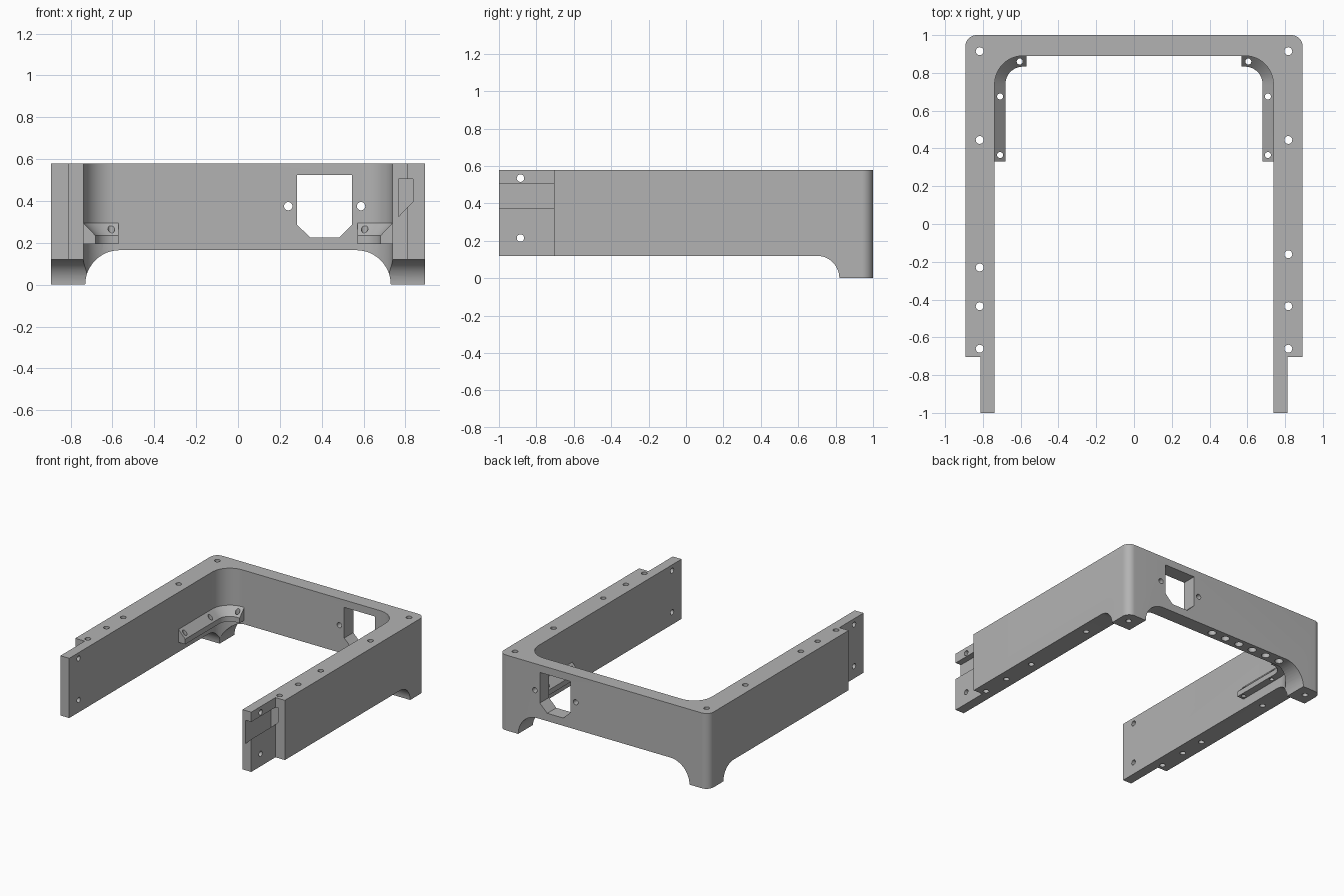
import bpy, bmesh, math
from mathutils import Vector

if "Cube" in bpy.data.objects:
    bpy.data.objects.remove(bpy.data.objects["Cube"])

grey = bpy.data.materials.new("plain grey")
grey.diffuse_color = (0.45, 0.45, 0.45, 1)
grey.use_nodes = True
grey.node_tree.nodes["Principled BSDF"].inputs["Base Color"].default_value = grey.diffuse_color


def arc(cx, cy, r, a0, a1, n=12):
    return [(cx + r * math.cos(math.radians(a0 + (a1 - a0) * i / n)),
             cy + r * math.sin(math.radians(a0 + (a1 - a0) * i / n))) for i in range(n + 1)]


def add(name, bm):
    bmesh.ops.recalc_face_normals(bm, faces=bm.faces)
    me = bpy.data.meshes.new(name)
    bm.to_mesh(me)
    bm.free()
    me.materials.append(grey)
    ob = bpy.data.objects.new(name, me)
    bpy.context.collection.objects.link(ob)
    return ob


def prism(name, pts, axis, lo, hi):
    """Extrude a 2D outline along an axis (outline uses the other two, in order)."""
    def place(p, t):
        return {'x': (t, p[0], p[1]), 'y': (p[0], t, p[1]), 'z': (p[0], p[1], t)}[axis]
    bm = bmesh.new()
    face = bm.faces.new([bm.verts.new(place(p, lo)) for p in pts])
    ext = bmesh.ops.extrude_face_region(bm, geom=[face])
    move = Vector(place((0, 0), hi - lo))
    bmesh.ops.translate(bm, vec=move, verts=[v for v in ext['geom'] if isinstance(v, bmesh.types.BMVert)])
    return add(name, bm)


def hole(a, b, r, axis, lo, hi):
    return prism("hole_cutter", arc(a, b, r, 0, 360, 20)[:-1], axis, lo, hi)


def apply_all(ob):
    dg = bpy.context.evaluated_depsgraph_get()
    me = bpy.data.meshes.new_from_object(ob.evaluated_get(dg))
    ob.modifiers.clear()
    ob.data = me


def combine(ob, others, op):
    for o in others:
        m = ob.modifiers.new(op, 'BOOLEAN')
        m.object, m.operation, m.solver = o, op, 'EXACT'
    apply_all(ob)
    for o in others:
        bpy.data.objects.remove(o)


# U-shaped frame with stepped front arms
X, XI, XA, YB, YS = 0.893, 0.738, 0.813, 0.89, -0.705
R, RI = 0.06, 0.15
half = ([(XI, -1), (XA, -1), (XA, YS), (X, YS)] + arc(X - R, 1 - R, R, 0, 90))
inner = arc(XI - RI, YB - RI, RI, 0, 90)
outline = (half + [(-x, y) for x, y in reversed(half)]
           + [(-x, y) for x, y in inner] + inner[::-1])
frame = prism("frame", outline, 'z', 0, 0.58)

# Sloped ledges following the inside corners
path = [((XI, 0.33), (-1, 0))]
for i in range(13):
    a = math.radians(90 * i / 12)
    d = (math.cos(a), math.sin(a))
    path.append(((XI - RI + RI * d[0], YB - RI + RI * d[1]), (-d[0], -d[1])))
path.append(((0.57, YB), (0, -1)))
section = [(-0.02, 0.195), (0.057, 0.195), (0.057, 0.235), (0, 0.295), (-0.02, 0.295)]
ledges = []
for s in (-1, 1):
    bm = bmesh.new()
    rings = [[bm.verts.new((s * (p[0] + n[0] * o), p[1] + n[1] * o, z)) for o, z in section]
             for p, n in path]
    for a, b in zip(rings, rings[1:]):
        for i in range(5):
            j = (i + 1) % 5
            bm.faces.new((a[i], a[j], b[j], b[i]))
    bm.faces.new(rings[0])
    bm.faces.new(rings[-1])
    ledges.append(add("ledge", bm))
combine(frame, ledges, 'UNION')

# Underside clearance leaving two rear feet
cuts = [prism("rail_cutter", [(-1.2, -0.1), (0.82, -0.1)] + arc(0.70, 0, 0.12, 0, 90)
              + [(-1.2, 0.12)], 'x', -1.2, 1.2)]
arch = [(0.73, -0.1)] + arc(0.565, 0, 0.165, 0, 90)
cuts.append(prism("arch_cutter", arch + [(-x, z) for x, z in reversed(arch)], 'y', 0.3, 1.2))

# Rear window with clipped lower corners, and its screw holes
cuts.append(prism("window_cutter", [(0.282, 0.287), (0.345, 0.225), (0.482, 0.225),
                                    (0.545, 0.287), (0.545, 0.523), (0.282, 0.523)], 'y', 0.8, 1.2))
cuts += [hole(x, 0.375, 0.02, 'y', 0.8, 1.2) for x in (0.24, 0.588)]

# Notch in the right arm
cuts.append(prism("notch_cutter", [(0.766, 0.325), (0.837, 0.397), (0.837, 0.505), (0.766, 0.505)],
                  'y', -1.1, YS + 0.012))

# Vertical holes through the rails and ledges
for s in (-1, 1):
    for y in (0.915, 0.445, -0.16 if s > 0 else -0.23, -0.435, -0.66):
        cuts.append(hole(s * 0.817, y, 0.021, 'z', -0.1, 0.7))
    for x, y in ((0.709, 0.675), (0.709, 0.365), (0.605, 0.86)):
        cuts.append(hole(s * x, y, 0.016, 'z', 0.17, 0.32))
    # Cross holes in the front arms
    for z in (0.535, 0.215):
        cuts.append(hole(-0.885, z, 0.02, 'x', *sorted((s * 0.6, s * 1.0))))

# Blind holes under the rear wall
cuts += [hole(0.07 - 0.124 * i, 0.945, 0.03, 'z', 0.1, 0.26) for i in range(6)]
combine(frame, cuts, 'DIFFERENCE')

# Smooth curved walls, crisp edges
bpy.context.view_layer.objects.active = frame
frame.select_set(True)
bpy.ops.object.shade_smooth_by_angle(angle=math.radians(30))
